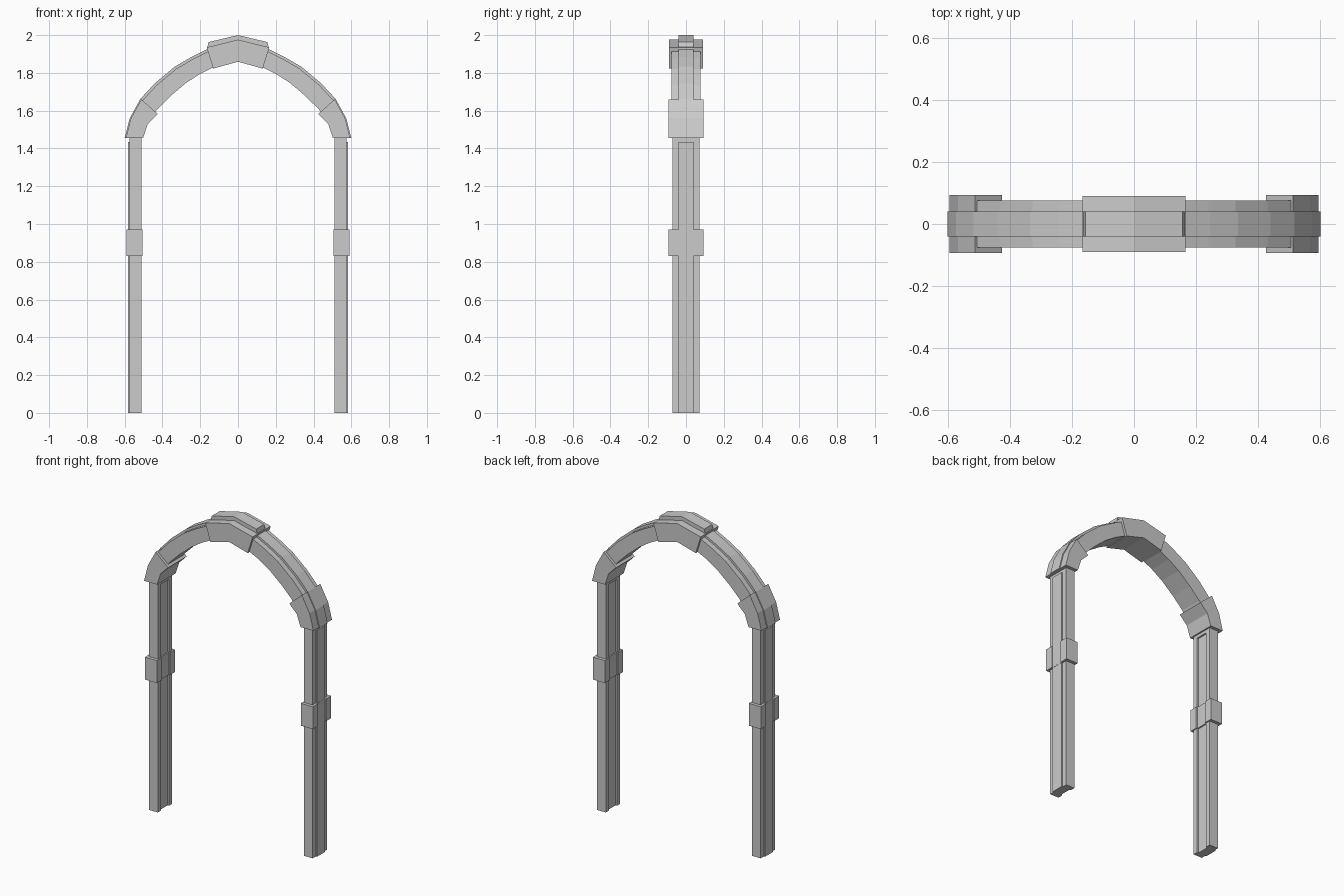
import bpy
import bmesh

cube = bpy.data.objects.get("Cube")
if cube:
    bpy.data.objects.remove(cube, do_unlink=True)

stone = bpy.data.materials.new("light grey stone")
stone.use_nodes = True
GREY = (0.6, 0.6, 0.6, 1)
stone.diffuse_color = GREY
stone.node_tree.nodes["Principled BSDF"].inputs["Base Color"].default_value = GREY


def finish(name, bm, mirror):
    bmesh.ops.recalc_face_normals(bm, faces=bm.faces)
    mesh = bpy.data.meshes.new(name)
    bm.to_mesh(mesh)
    bm.free()
    mesh.materials.append(stone)
    obj = bpy.data.objects.new(name, mesh)
    bpy.context.collection.objects.link(obj)
    if mirror:
        obj.modifiers.new("Mirror", 'MIRROR').use_axis[0] = True
    return obj


def band(name, outer, inner, half, mirror=True):
    """Curved block between two (x, z) lines, from y = -half to half."""
    bm = bmesh.new()
    rings = []
    for (ox, oz), (ix, iz) in zip(outer, inner):
        rings.append([bm.verts.new(p) for p in (
            (ox, -half, oz), (ox, half, oz), (ix, half, iz), (ix, -half, iz))])
    for a, b in zip(rings, rings[1:]):
        for i in range(4):
            j = (i + 1) % 4
            bm.faces.new((a[i], a[j], b[j], b[i]))
    bm.faces.new(rings[0])
    bm.faces.new(rings[-1])
    return finish(name, bm, mirror)


def column(name, x0, x1, half, z0, z1, inner_step, outer_step):
    """Upright block; a step moves the middle strip of that face in x."""
    s = STRIP
    section = [(x0, -half), (x1, -half)]
    if outer_step:
        section += [(x1, -s), (x1 + outer_step, -s), (x1 + outer_step, s), (x1, s)]
    section += [(x1, half), (x0, half)]
    if inner_step:
        section += [(x0, s), (x0 + inner_step, s), (x0 + inner_step, -s), (x0, -s)]
    bm = bmesh.new()
    face = bm.faces.new([bm.verts.new((x, y, z0)) for x, y in section])
    top = bmesh.ops.extrude_face_region(bm, geom=[face], use_keep_orig=True)["geom"]
    bmesh.ops.translate(bm, vec=(0, 0, z1 - z0),
                        verts=[v for v in top if isinstance(v, bmesh.types.BMVert)])
    return finish(name, bm, True)


STRIP = 0.04
SPRING = 1.455

# Legs with an inner groove and an outer rib
column("leg", 0.512, 0.574, 0.072, 0, 1.435, 0.01, 0.008)
column("leg_top", 0.512, 0.574, 0.072, 1.435, SPRING, 0, 0)
column("leg_collar", 0.505, 0.589, 0.092, 0.83, 0.972, 0.008, -0.006)

# Arch body and the rib along its crown
crown = [(0.6, SPRING), (0.573, 1.56), (0.517, 1.662), (0.44, 1.745),
         (0.335, 1.833), (0.245, 1.885), (0.165, 1.925), (0, 1.965)]
soffit = [(0.508, SPRING), (0.475, 1.54), (0.43, 1.605), (0.36, 1.675),
          (0.275, 1.747), (0.2, 1.795), (0.14, 1.825), (0, 1.865)]


def inset(t):
    return [(ox + (ix - ox) * t, oz + (iz - oz) * t)
            for (ox, oz), (ix, iz) in zip(crown, soffit)]


band("arch", inset(0.13), soffit, 0.076)
band("arch_rib", crown, inset(0.3), STRIP)

# Foot blocks at the springing of the arch
band("arch_foot", [(0.594, SPRING), (0.567, 1.56), (0.512, 1.66)],
     [(0.503, SPRING), (0.478, 1.53), (0.425, 1.583)], 0.093)

# Keystone with its raised middle
band("keystone", [(-0.166, 1.935), (0, 1.976), (0.166, 1.935)],
     [(-0.131, 1.823), (0, 1.859), (0.131, 1.823)], 0.09, False)
band("keystone_rib", [(-0.156, 1.963), (0, 2.0), (0.156, 1.963)],
     [(-0.166, 1.92), (0, 1.95), (0.166, 1.92)], STRIP, False)
